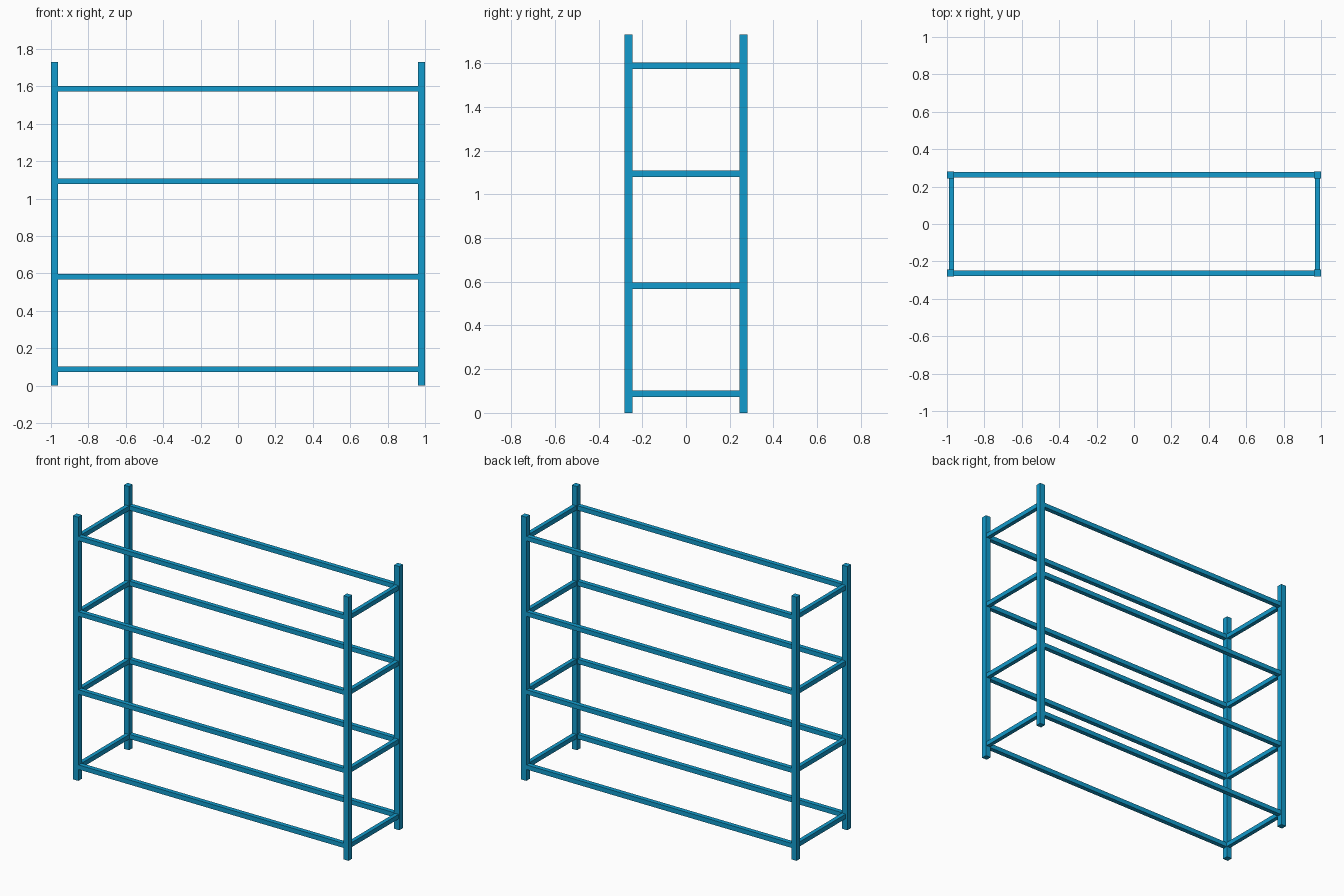
import bpy

if "Cube" in bpy.data.objects:
    bpy.data.objects.remove(bpy.data.objects["Cube"], do_unlink=True)

# Single painted-metal colour
blue = bpy.data.materials.new("rack_blue")
blue.use_nodes = True
colour = (0.006, 0.33, 0.61, 1)
blue.diffuse_color = colour
blue.node_tree.nodes["Principled BSDF"].inputs["Base Color"].default_value = colour


def bar(name, centre, size):
    bpy.ops.mesh.primitive_cube_add(size=1, location=centre)
    ob = bpy.context.object
    ob.name = name
    ob.scale = size
    bpy.ops.object.transform_apply(location=False, rotation=False, scale=True)
    ob.data.materials.append(blue)


HEIGHT, POST, RAIL = 1.73, 0.038, 0.03
POST_X, POST_Y = 0.981, 0.263
LEVELS = (0.088, 0.581, 1.093, 1.588)

# Corner posts
for x_name, sx in (("left", 1), ("right", -1)):
    for y_name, sy in (("front", -1), ("back", 1)):
        bar(f"{y_name}_{x_name}_post", (sx * POST_X, sy * POST_Y, HEIGHT / 2),
            (POST, POST, HEIGHT))

# Shelf rails, running between the posts on every level
for i, z in enumerate(LEVELS, 1):
    for name, sy in (("front", -1), ("back", 1)):
        bar(f"{name}_rail_{i}", (0, sy * POST_Y, z),
            (2 * POST_X - POST, RAIL, RAIL))
    for name, x in (("left", POST_X), ("right", -POST_X + 0.006)):
        bar(f"{name}_side_rail_{i}", (x, 0, z),
            (RAIL - 0.003, 2 * POST_Y - POST, RAIL))
